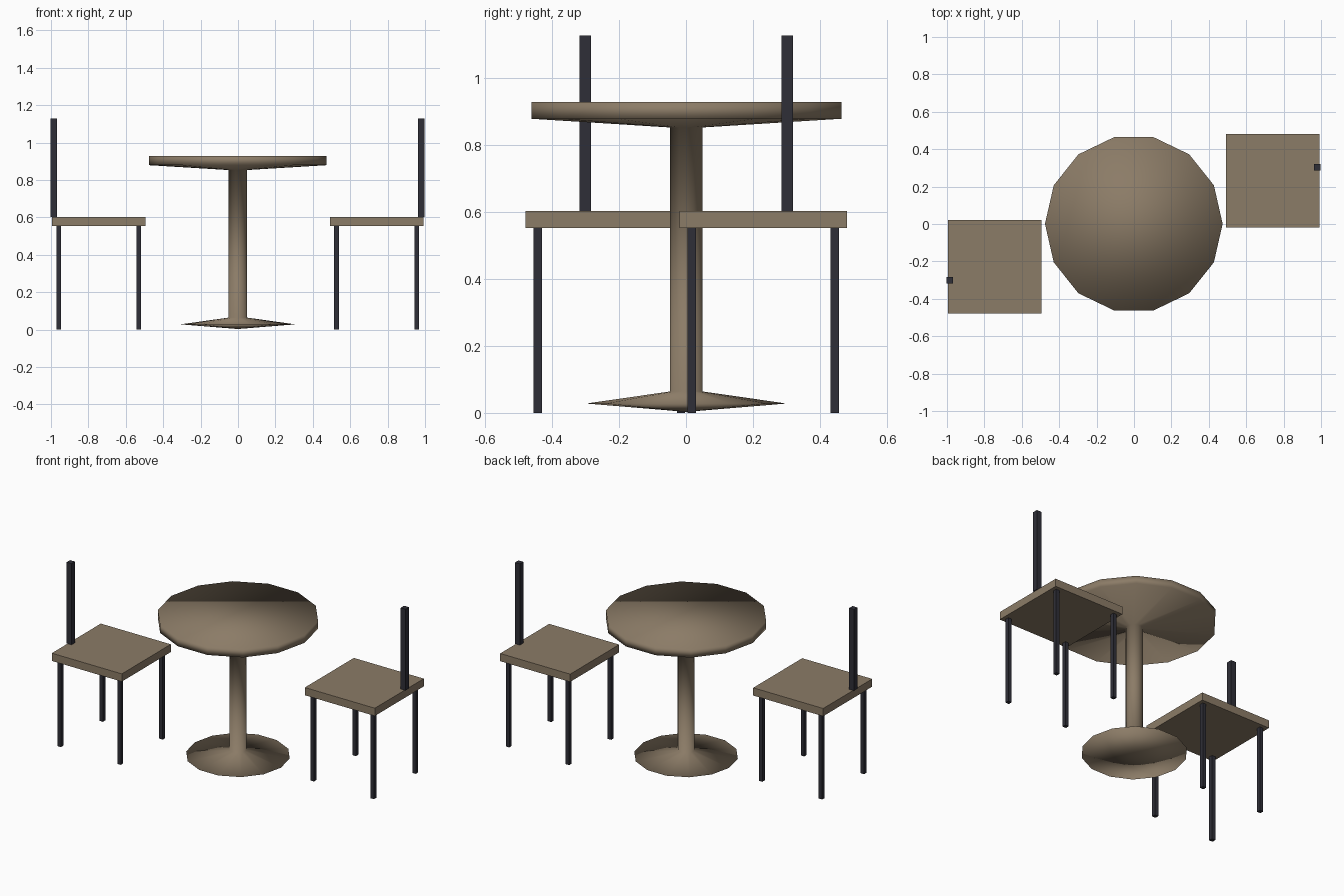
import bpy, bmesh, math
from mathutils import Matrix, Vector

cube = bpy.data.objects.get("Cube")
if cube:
    bpy.data.objects.remove(cube, do_unlink=True)


def material(name, rgb):
    mat = bpy.data.materials.new(name)
    mat.use_nodes = True
    mat.diffuse_color = (*rgb, 1)
    mat.node_tree.nodes["Principled BSDF"].inputs["Base Color"].default_value = (*rgb, 1)
    return mat


wood = material("brown wood", (0.26, 0.20, 0.135))
metal = material("dark metal", (0.028, 0.028, 0.039))


def finish(name, bm, mat):
    bmesh.ops.recalc_face_normals(bm, faces=bm.faces)
    mesh = bpy.data.meshes.new(name)
    bm.to_mesh(mesh)
    bm.free()
    mesh.materials.append(mat)
    obj = bpy.data.objects.new(name, mesh)
    bpy.context.collection.objects.link(obj)
    return obj


def box(name, centre, size, mat):
    bm = bmesh.new()
    bmesh.ops.create_cube(bm, size=1, matrix=Matrix.Translation(centre) @ Matrix.Diagonal((*size, 1)))
    return finish(name, bm, mat)


# Pedestal table: one turned profile, smooth shaded, with a flat top
SIDES = 14
profile = [(0, 0.003), (0.307, 0.028), (0.05, 0.064), (0.05, 0.853), (0.475, 0.879), (0.475, 0.929)]
bm = bmesh.new()
points = [bm.verts.new((r, 0, z)) for r, z in profile]
edges = [bm.edges.new(pair) for pair in zip(points, points[1:])]
bmesh.ops.spin(bm, geom=points + edges, cent=(0, 0, 0), axis=(0, 0, 1),
               angle=math.tau, steps=SIDES, use_merge=False)
bmesh.ops.remove_doubles(bm, verts=bm.verts, dist=0.0005)
bmesh.ops.holes_fill(bm, edges=[e for e in bm.edges if e.is_boundary], sides=SIDES)
for face in bm.faces:
    face.smooth = True
table = finish("pedestal_table", bm, wood)
table.location = (-0.001, 0.001, 0)

# Two chairs, the second a half turn of the first
for label, turn, middle in (("left", 1, Vector((0.741, 0.231, 0))),
                            ("right", -1, Vector((-0.745, -0.229, 0)))):
    box(label + "_chair_seat", middle + Vector((0, 0, 0.578)), (0.5, 0.5, 0.05), wood)
    box(label + "_chair_back_post", middle + Vector((0.239 * turn, 0.072 * turn, 0.865)),
        (0.035, 0.035, 0.525), metal)
    for sx, end in ((turn, "rear"), (-turn, "front")):
        for sy, side in ((turn, "a"), (-turn, "b")):
            box(f"{label}_chair_{end}_leg_{side}", middle + Vector((0.214 * sx, 0.214 * sy, 0.278)),
                (0.025, 0.025, 0.556), metal)
